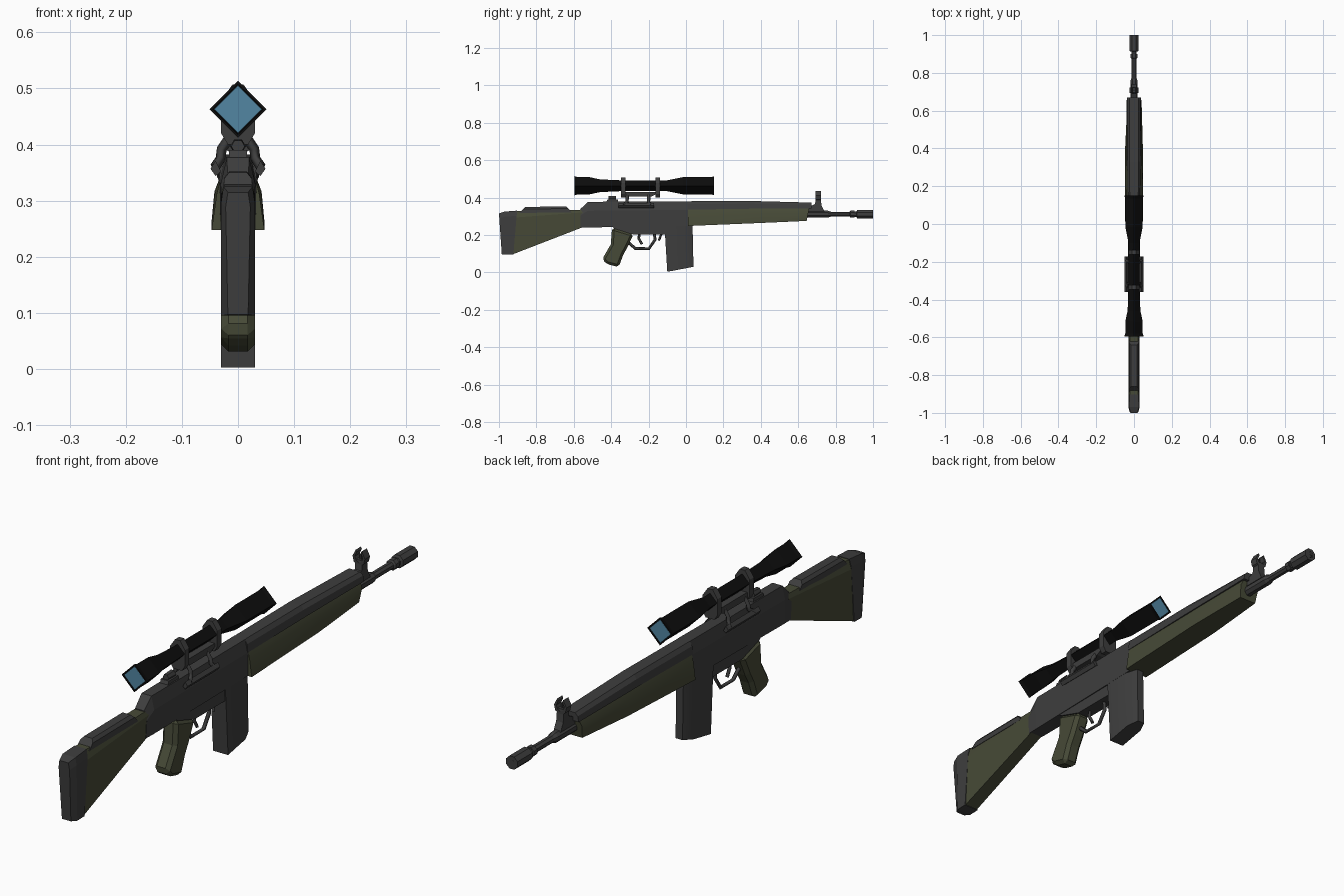
import bpy, bmesh, math
from mathutils import Vector

cube = bpy.data.objects.get("Cube")
if cube:
    bpy.data.objects.remove(cube, do_unlink=True)


def material(name, rgb):
    m = bpy.data.materials.new(name)
    m.use_nodes = True
    m.diffuse_color = (*rgb, 1)
    node = m.node_tree.nodes["Principled BSDF"]
    node.inputs["Base Color"].default_value = (*rgb, 1)
    node.inputs["Roughness"].default_value = 0.8
    return m


GREY = material("gunmetal grey", (0.048, 0.048, 0.048))
GREEN = material("olive green", (0.062, 0.068, 0.038))
BLACK = material("scope black", (0.004, 0.004, 0.004))
BLUE = material("lens blue", (0.085, 0.24, 0.36))


def finish(name, bm, mat, bevel=0, smooth=0):
    bmesh.ops.recalc_face_normals(bm, faces=bm.faces)
    mesh = bpy.data.meshes.new(name)
    bm.to_mesh(mesh)
    bm.free()
    mesh.materials.append(mat)
    ob = bpy.data.objects.new(name, mesh)
    bpy.context.collection.objects.link(ob)
    if bevel:
        mod = ob.modifiers.new("Bevel", "BEVEL")
        mod.width, mod.segments, mod.limit_method = bevel, 1, "ANGLE"
    if smooth:
        bpy.ops.object.select_all(action="DESELECT")
        ob.select_set(True)
        bpy.context.view_layer.objects.active = ob
        bpy.ops.object.shade_smooth_by_angle(angle=math.radians(smooth))
    return ob


def skin(name, rings, mat, **kw):
    """Join rings of points into one closed body."""
    bm = bmesh.new()
    rows = [[bm.verts.new(p) for p in ring] for ring in rings]
    n = len(rows[0])
    for a, b in zip(rows, rows[1:]):
        for i in range(n):
            j = (i + 1) % n
            bm.faces.new((a[i], a[j], b[j], b[i]))
    bm.faces.new(rows[0])
    bm.faces.new(rows[-1])
    return finish(name, bm, mat, **kw)


def loft(name, sections, mat, shoulder=0.65, **kw):
    """Sections: y low, y high, z low, z high, half width low, shoulder, top."""
    rings = []
    for y0, y1, z0, z1, w0, w1, w2 in sections:
        ym, zm = y0 + (y1 - y0) * shoulder, z0 + (z1 - z0) * shoulder
        right = [(w0, y0, z0), (w1, ym, zm), (w2, y1, z1)]
        rings.append(right + [(-x, y, z) for x, y, z in reversed(right)])
    return skin(name, rings, mat, **kw)


def side_plate(name, outline, half, mat, x=0, **kw):
    return skin(name, [[(x + s * half, y, z) for y, z in outline] for s in (-1, 1)], mat, **kw)


def front_plate(name, outline, y0, y1, mat, **kw):
    return skin(name, [[(x, y, z) for x, z in outline] for y in (y0, y1)], mat, **kw)


def box(name, x, y, z, mat):
    return side_plate(name, [(y[0], z[0]), (y[1], z[0]), (y[1], z[1]), (y[0], z[1])],
                      (x[1] - x[0]) / 2, mat, x=(x[0] + x[1]) / 2)


def turned(name, profile, z, sides, mat, phase=0, **kw):
    """Body of revolution along y from (y, radius) pairs."""
    angles = [2 * math.pi * i / sides + phase for i in range(sides)]
    return skin(name, [[(r * math.cos(a), y, z + r * math.sin(a)) for a in angles]
                       for y, r in profile], mat, **kw)


def rod(name, points, radius, mat):
    """Four-sided bar along a path."""
    curve = bpy.data.curves.new(name, "CURVE")
    curve.dimensions = "3D"
    curve.bevel_depth, curve.bevel_resolution = radius, 0
    curve.use_fill_caps = True
    spline = curve.splines.new("POLY")
    spline.points.add(len(points) - 1)
    for p, co in zip(spline.points, points):
        p.co = (*co, 1)
    curve.materials.append(mat)
    ob = bpy.data.objects.new(name, curve)
    bpy.context.collection.objects.link(ob)
    return ob


# Stock, butt pad and cheek rest
loft("stock", [(-0.925, -0.905, 0.097, 0.328, 0.027, 0.03, 0.022),
               (-0.55, -0.55, 0.242, 0.335, 0.024, 0.028, 0.02)], GREEN, shoulder=0.85)
loft("butt_pad", [(-0.985, -1.0, 0.097, 0.315, 0.018, 0.022, 0.018),
                  (-0.965, -0.97, 0.095, 0.325, 0.03, 0.03, 0.026),
                  (-0.923, -0.903, 0.096, 0.33, 0.03, 0.03, 0.024)], GREY, shoulder=0.88)
loft("cheek_rest", [(-0.89, -0.86, 0.318, 0.35, 0.026, 0.025, 0.016),
                    (-0.61, -0.64, 0.32, 0.352, 0.026, 0.025, 0.016)], GREY)

# Receiver and trigger housing
loft("receiver", [(-0.565, -0.565, 0.24, 0.338, 0.026, 0.029, 0.018),
                  (-0.525, -0.525, 0.24, 0.377, 0.027, 0.031, 0.02),
                  (0.012, 0.012, 0.248, 0.38, 0.031, 0.033, 0.023)], GREY)
side_plate("trigger_housing", [(-0.4, 0.25), (-0.385, 0.235), (-0.285, 0.203),
                               (-0.11, 0.203), (-0.1, 0.25)], 0.026, GREY)

# Handguard and its top cover
loft("handguard", [(0.012, 0.012, 0.248, 0.345, 0.047, 0.038, 0.03),
                   (0.4, 0.4, 0.264, 0.345, 0.047, 0.042, 0.03),
                   (0.645, 0.66, 0.275, 0.347, 0.035, 0.04, 0.03)], GREEN, smooth=40)
loft("handguard_cover", [(0.008, 0.008, 0.335, 0.38, 0.034, 0.031, 0.022),
                         (0.33, 0.33, 0.34, 0.382, 0.036, 0.033, 0.023),
                         (0.67, 0.67, 0.342, 0.373, 0.038, 0.034, 0.023)], GREY)

# Magazine with a narrowed front
loft("magazine", [(-0.1, -0.115, 0.003, 0.25, 0.03, 0.03, 0.03),
                  (0.0, -0.01, 0.022, 0.25, 0.03, 0.03, 0.03),
                  (0.04, 0.035, 0.03, 0.25, 0.014, 0.014, 0.014)], GREY, smooth=50)

# Pistol grip
side_plate("pistol_grip", [(-0.395, 0.24), (-0.28, 0.205), (-0.315, 0.13), (-0.335, 0.095),
                           (-0.36, 0.028), (-0.425, 0.045), (-0.448, 0.07), (-0.402, 0.15)],
           0.03, GREEN, bevel=0.013)

# Trigger, its guard and the magazine catch
rod("trigger_guard", [(0, -0.315, 0.165), (0, -0.27, 0.127), (0, -0.198, 0.127),
                      (0, -0.165, 0.175), (0, -0.17, 0.21)], 0.008, GREY)
rod("trigger", [(0, -0.25, 0.21), (0, -0.252, 0.18), (0, -0.235, 0.15)], 0.007, GREY)
rod("magazine_catch", [(0, -0.13, 0.21), (0, -0.145, 0.17)], 0.006, GREY)

# Barrel with collars and flash hider
turned("barrel", [(0.64, 0.02), (0.76, 0.02), (0.775, 0.014), (0.875, 0.014), (0.88, 0.02),
                  (0.9, 0.02), (0.9, 0.015), (0.912, 0.015), (0.915, 0.025), (1.0, 0.025)],
       0.311, 8, GREY, phase=math.pi / 8)
turned("barrel_bore", [(0.98, 0.014), (1.0, 0.014)], 0.311, 8, BLACK)

# Front sight
side_plate("front_sight_base", [(0.655, 0.325), (0.74, 0.325), (0.725, 0.355),
                                (0.72, 0.4), (0.695, 0.4), (0.69, 0.365), (0.655, 0.35)], 0.014, GREY)
for s, side in ((1, "left"), (-1, "right")):
    front_plate(side + "_sight_ear", [(0, 0.378), (s * 0.02, 0.39), (s * 0.025, 0.41), (s * 0.012, 0.435),
                                      (s * 0.008, 0.428), (s * 0.016, 0.41), (s * 0.01, 0.396), (0, 0.39)],
                0.693, 0.722, GREY)
box("front_sight_post", (-0.003, 0.003), (0.703, 0.712), (0.38, 0.418), GREY)

# Rear sight
side_plate("rear_sight_base", [(-0.43, 0.365), (-0.36, 0.365), (-0.365, 0.39), (-0.42, 0.39)], 0.016, GREY)
turned("rear_sight_drum", [(-0.415, 0.012), (-0.375, 0.014)], 0.397, 6, GREY)

# Scope with a diamond section, and lenses inside raised rims
turned("scope_body", [(-0.588, 0.046), (-0.515, 0.046), (-0.46, 0.034), (-0.35, 0.029), (-0.1, 0.029),
                      (-0.015, 0.046), (0.143, 0.046)], 0.463, 4, BLACK)
for name, y0, y1, face in (("rear", -0.595, -0.58, -0.591), ("front", 0.15, 0.135, 0.146)):
    turned(name + "_scope_rim", [(y1, 0.046), (y0, 0.051), (y0, 0.045), (face, 0.044)], 0.463, 4, BLACK)
    step = 0.002 if y0 > 0 else -0.002
    turned(name + "_lens", [(face, 0.043), (face + step, 0.042)], 0.463, 4, BLUE)

# Scope mount: rings, bridge, sloping legs and side rails
RING = [(-0.018, 0.4), (0.018, 0.4), (0.03, 0.42), (0.03, 0.478), (0.01, 0.507),
        (-0.01, 0.507), (-0.03, 0.478), (-0.03, 0.42)]
for name, y in (("rear", -0.335), ("front", -0.15)):
    front_plate(name + "_scope_ring", RING, y - 0.012, y + 0.012, GREY)
side_plate("mount_bridge", [(-0.347, 0.43), (-0.32, 0.405), (-0.185, 0.405), (-0.138, 0.43)], 0.02, GREY)
for s, side in ((1, "left"), (-1, "right")):
    for end, y, foot in (("rear", -0.315, -0.335), ("front", -0.2, -0.19)):
        rod(f"{side}_{end}_mount_leg", [(s * 0.014, y, 0.414), (s * 0.029, y, 0.392),
                                        (s * 0.031, y, 0.375), (s * 0.041, foot, 0.36)], 0.009, GREY)
    front_plate(side + "_mount_rail", [(s * 0.03, 0.352), (s * 0.04, 0.344), (s * 0.049, 0.357),
                                       (s * 0.04, 0.371)], -0.36, -0.172, GREY)
